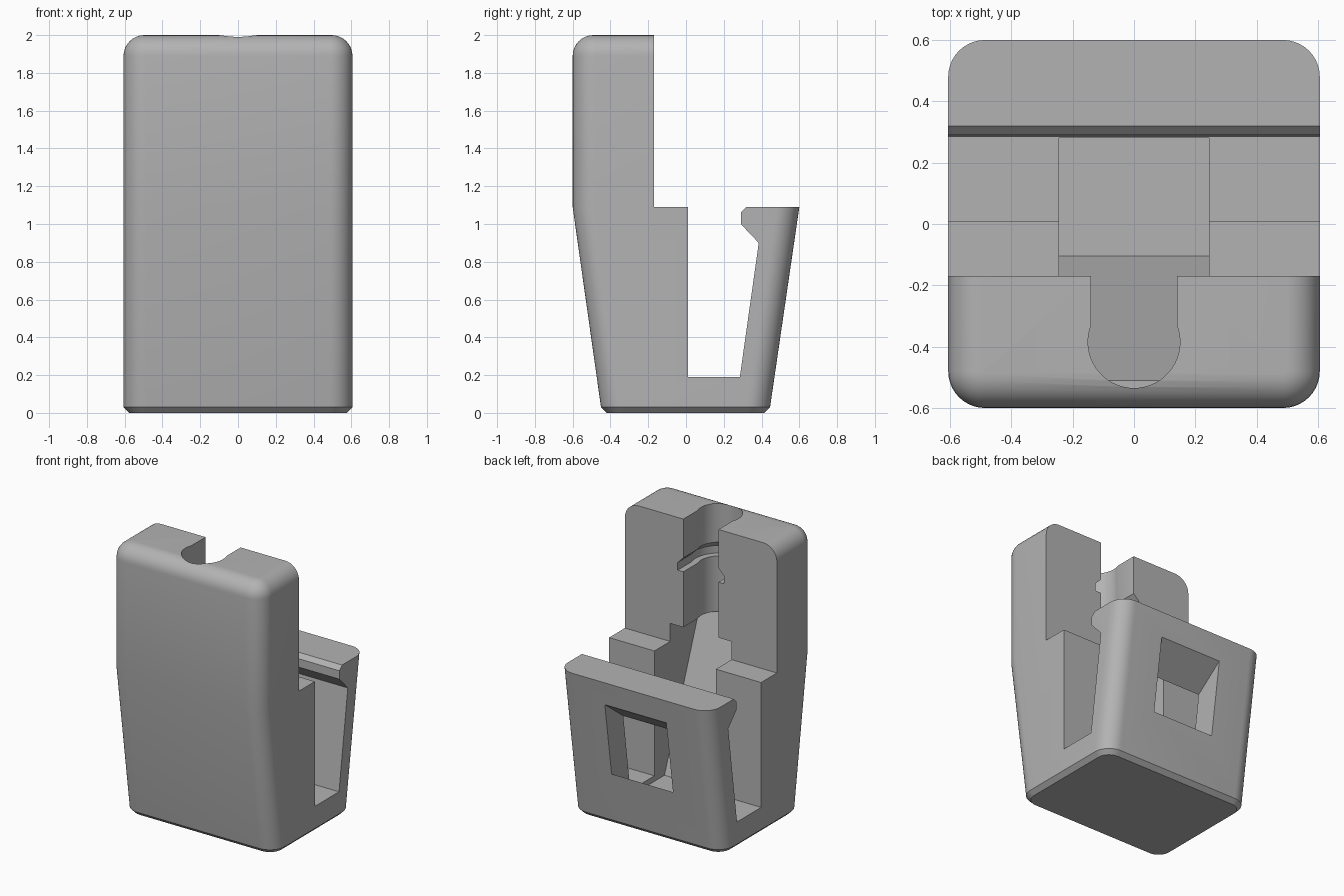
import bpy, bmesh, math

if "Cube" in bpy.data.objects:
    bpy.data.objects.remove(bpy.data.objects["Cube"])

GREY = bpy.data.materials.new("plain grey")
GREY.diffuse_color = (0.45, 0.45, 0.45, 1)
GREY.use_nodes = True
GREY.node_tree.nodes["Principled BSDF"].inputs["Base Color"].default_value = GREY.diffuse_color


def loft(name, rings):
    """Closed solid through rings of equal point count."""
    bm = bmesh.new()
    rows = [[bm.verts.new(p) for p in ring] for ring in rings]
    n = len(rows[0])
    for a, b in zip(rows, rows[1:]):
        for i in range(n):
            j = (i + 1) % n
            bm.faces.new((a[i], a[j], b[j], b[i]))
    bm.faces.new(rows[0][::-1])
    bm.faces.new(rows[-1])
    bmesh.ops.recalc_face_normals(bm, faces=bm.faces)
    mesh = bpy.data.meshes.new(name)
    bm.to_mesh(mesh)
    bm.free()
    mesh.materials.append(GREY)
    ob = bpy.data.objects.new(name, mesh)
    bpy.context.collection.objects.link(ob)
    return ob


def side_prism(name, profile, half):
    """Extrude a (y, z) profile across x."""
    return loft(name, [[(x, y, z) for y, z in profile] for x in (-half, half)])


def rounded_ring(z, y0, y1, inset, hx=0.606, r=0.12, steps=10):
    rad = max(r - inset, 0.004)
    hx, y0, y1 = hx - inset, y0 + inset, y1 - inset
    pts = []
    corners = [(hx, y1, 0), (-hx, y1, 90), (-hx, y0, 180), (hx, y0, 270)]
    for cx, cy, start in corners:
        cx -= math.copysign(rad, cx)
        cy -= math.copysign(rad, cy)
        for k in range(steps + 1):
            a = math.radians(start + 90 * k / steps)
            pts.append((cx + rad * math.cos(a), cy + rad * math.sin(a), z))
    return pts


def keyhole_ring(z, grow):
    """Straight mouth ending in a round seat."""
    w, r, cy = 0.14 + grow, 0.15 + grow, -0.385
    a0 = math.acos(w / r)
    pts = [(-w, 0.0, z)]
    for k in range(33):
        a = math.pi - a0 + (math.pi + 2 * a0) * k / 32
        pts.append((r * math.cos(a), cy + r * math.sin(a), z))
    pts.append((w, 0.0, z))
    return pts


def cut(target, cutter):
    mod = target.modifiers.new("cut", 'BOOLEAN')
    mod.operation, mod.solver, mod.object = 'DIFFERENCE', 'EXACT', cutter
    bpy.context.view_layer.objects.active = target
    bpy.ops.object.modifier_apply(modifier=mod.name)
    bpy.data.objects.remove(cutter, do_unlink=True)


# Tapered outer shell with chamfered foot and rounded top edge
rings = [rounded_ring(0, -0.45, 0.445, 0.03),
         rounded_ring(0.03, -0.45, 0.445, 0),
         rounded_ring(1.09, -0.6, 0.6, 0)]
R = 0.11
for k in range(9):
    t = math.pi / 2 * k / 8
    rings.append(rounded_ring(2 - R + R * math.sin(t), -0.6, 0.6,
                              R * (1 - math.cos(t))))
body = loft("clip_holder_body", rings)

# Shelf, slot and hooked clip lip
cut(body, side_prism("slot_cutter", [
    (-0.17, 2.2), (-0.17, 1.09), (0.01, 1.09), (0.01, 0.19), (0.285, 0.19),
    (0.385, 0.90), (0.29, 1.0), (0.29, 1.06), (0.32, 1.09), (0.8, 1.09),
    (0.8, 2.2)], 0.8))

# Central pocket with a sloping front wall
cut(body, side_prism("pocket_cutter", [
    (-0.51, 1.22), (-0.105, 0.15), (0.28, 0.15), (0.28, 1.22)], 0.245))

# Keyhole channel through the tower
cut(body, loft("channel_cutter", [keyhole_ring(1.22, 0), keyhole_ring(2.2, 0)]))

# Retaining groove around the channel
cut(body, loft("groove_cutter", [
    keyhole_ring(1.62, 0.045), keyhole_ring(1.675, 0.045),
    keyhole_ring(1.722, -0.002)]))

# Slanted window through the back clip wall
cut(body, side_prism("window_cutter", [
    (0.655, 0.98), (0.655, 0.51), (0.25, 0.20), (0.25, 0.67)], 0.245))

# Smooth rounded edges, crisp cut edges
bpy.ops.object.select_all(action='DESELECT')
body.select_set(True)
bpy.context.view_layer.objects.active = body
bpy.ops.object.shade_smooth_by_angle(angle=math.radians(25))
